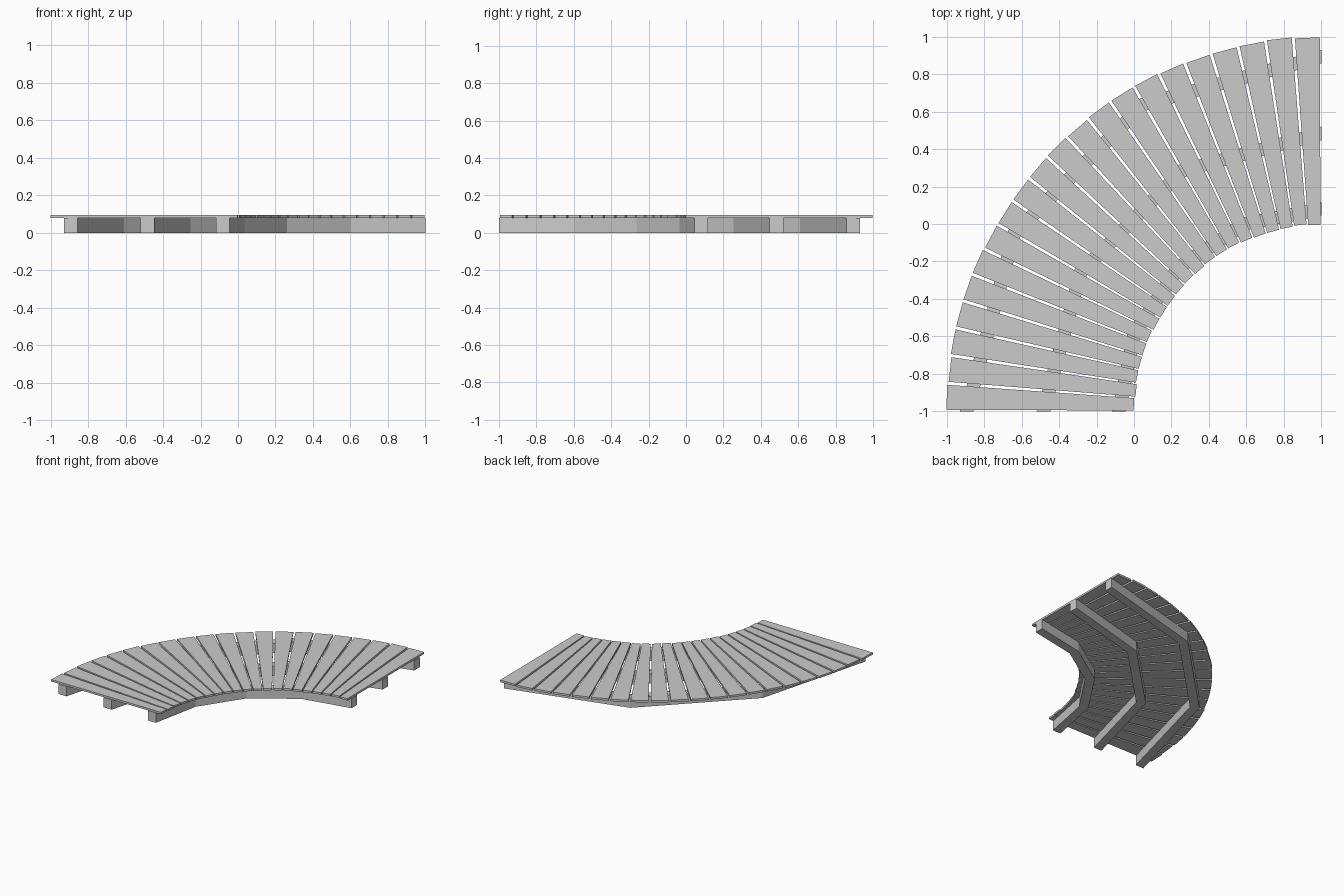
import bpy, bmesh, math, random

if "Cube" in bpy.data.objects:
    bpy.data.objects.remove(bpy.data.objects["Cube"])

random.seed(4)
CX, CY = 1.0, -1.0            # centre of the quarter-circle bend
PLANKS = 21
DECK_BOTTOM, DECK_TOP = 0.08, 0.096


def polar(r, a):
    return CX + r * math.cos(a), CY + r * math.sin(a)


def prism(name, inner, outer, z0, z1):
    """Solid strip between two matching 2D outlines."""
    bm = bmesh.new()
    rows = [[bm.verts.new((*polar(i_r, i_a), z0)),
             bm.verts.new((*polar(o_r, o_a), z0)),
             bm.verts.new((*polar(o_r, o_a), z1)),
             bm.verts.new((*polar(i_r, i_a), z1))]
            for (i_r, i_a), (o_r, o_a) in zip(inner, outer)]
    for a, b in zip(rows, rows[1:]):
        for k in range(4):
            n = (k + 1) % 4
            bm.faces.new((a[k], a[n], b[n], b[k]))
    bm.faces.new(rows[0])
    bm.faces.new(rows[-1])
    bmesh.ops.recalc_face_normals(bm, faces=bm.faces)
    mesh = bpy.data.meshes.new(name)
    bm.to_mesh(mesh)
    bm.free()
    obj = bpy.data.objects.new(name, mesh)
    bpy.context.collection.objects.link(obj)
    return obj


# Tapered deck planks, slightly uneven at their ends
step = math.radians(90) / PLANKS
gap = 0.0042
for i in range(PLANKS):
    a0 = math.radians(90) + i * step + gap
    a1 = a0 + step - 2 * gap
    shift = random.uniform(-0.006, 0.003)
    if i in (1, PLANKS - 1):
        shift = 0.002
    prism(f"deck_plank_{i + 1:02d}",
          [(1.0 + shift, a0), (1.0 + shift, a1)],
          [(2.0 + shift, a0), (2.0 + shift, a1)],
          DECK_BOTTOM, DECK_TOP)

# Faceted support joists following the bend
for name, r, segments in (("inner_joist", 1.045, 4),
                          ("middle_joist", 1.447, 3),
                          ("outer_joist", 1.857, 3)):
    angles = [math.radians(90 + 90 * k / segments) for k in range(segments + 1)]
    prism(name, [(r, a) for a in angles], [(r + 0.073, a) for a in angles],
          0.0, DECK_BOTTOM)
